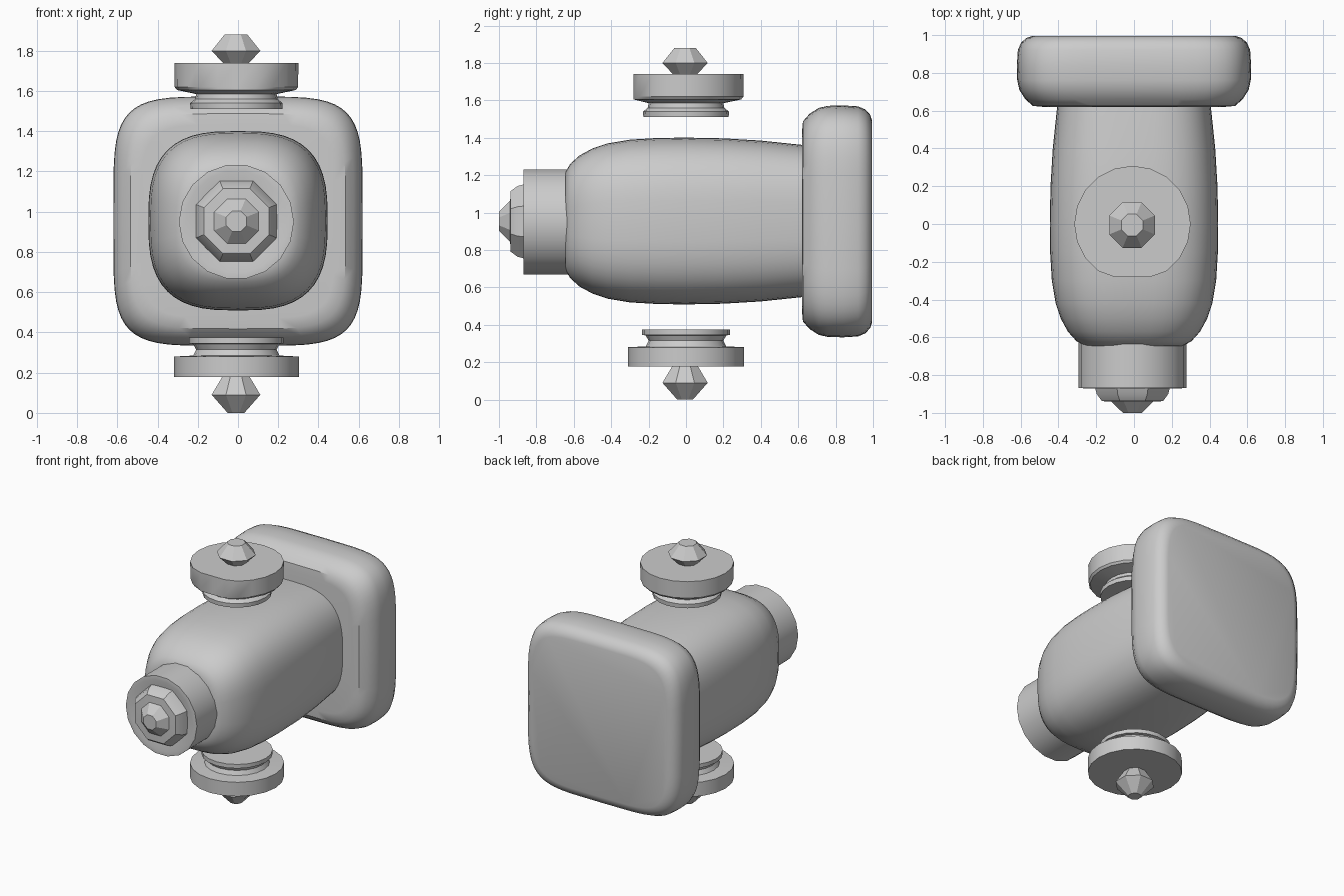
import bpy, bmesh
from math import cos, sin, pi, copysign
from mathutils import Vector

if "Cube" in bpy.data.objects:
    bpy.data.objects.remove(bpy.data.objects["Cube"])


def loft(name, rings, centre, axis, sides, power=2.0, phase=0.0, angle=35, front_limit=None):
    """Skin closed superellipse rings (position along axis, half size) with capped ends."""
    bm = bmesh.new()
    loops = []
    for t, r in rings:
        loop = []
        for i in range(sides):
            a = 2 * pi * i / sides + phase
            c, s = cos(a), sin(a)
            u = centre[0] + copysign(abs(c) ** (2 / power), c) * r
            v = centre[1] + copysign(abs(s) ** (2 / power), s) * r
            if front_limit is not None:
                v = max(v, front_limit)
            loop.append(bm.verts.new(Vector((u, t, v) if axis == 'Y' else (u, v, t))))
        loops.append(loop)
    for lo, hi in zip(loops, loops[1:]):
        for i in range(sides):
            j = (i + 1) % sides
            bm.faces.new((lo[i], lo[j], hi[j], hi[i]))
    bm.faces.new(loops[0])
    bm.faces.new(loops[-1])
    bmesh.ops.recalc_face_normals(bm, faces=bm.faces)
    mesh = bpy.data.meshes.new(name)
    bm.to_mesh(mesh)
    bm.free()
    ob = bpy.data.objects.new(name, mesh)
    bpy.context.collection.objects.link(ob)
    bpy.ops.object.select_all(action='DESELECT')
    ob.select_set(True)
    bpy.context.view_layer.objects.active = ob
    bpy.ops.object.shade_smooth_by_angle(angle=angle * pi / 180)
    return ob


# Main body: soft square barrel that rounds in towards the nose
loft("body", [(-0.645, 0.26), (-0.62, 0.305), (-0.57, 0.35), (-0.50, 0.388), (-0.42, 0.415),
              (-0.30, 0.435), (-0.15, 0.444), (0.0, 0.446), (0.2, 0.442), (0.4, 0.43),
              (0.64, 0.405)], (0, 0.955), 'Y', 48, power=2.9)

# Wall plate: rounded slab with a wide front bevel
loft("back_plate", [(0.62, 0.48), (0.625, 0.535), (0.66, 0.575), (0.71, 0.607), (0.76, 0.618),
                    (0.84, 0.62), (0.92, 0.615), (0.96, 0.598), (0.985, 0.57), (0.995, 0.54)],
     (0, 0.953), 'Y', 56, power=5)

# Nose collar with a shallow dished front
loft("nose_collar", [(-0.855, 0.20), (-0.87, 0.255), (-0.868, 0.286), (-0.60, 0.286)],
     (-0.008, 0.95), 'Y', 18)

# Stepped octagonal nozzle
loft("nozzle", [(-1.0, 0.055), (-0.94, 0.12), (-0.938, 0.175), (-0.90, 0.205), (-0.84, 0.222)],
     (-0.008, 0.953), 'Y', 8, phase=pi / 8, angle=25)

# Upper and lower floating knobs: wide disc, groove and narrow flange
loft("top_knob", [(1.51, 0.228), (1.54, 0.230), (1.56, 0.205), (1.585, 0.20), (1.605, 0.295),
                  (1.62, 0.307), (1.74, 0.308)], (-0.008, 0), 'Z', 20, front_limit=-0.28)
loft("bottom_knob", [(0.178, 0.31), (0.28, 0.31), (0.285, 0.215), (0.315, 0.20), (0.343, 0.215),
                     (0.346, 0.235), (0.375, 0.235)], (-0.008, 0), 'Z', 20)

# Faceted gem finials
for name, rings in (("top_finial", [(1.735, 0.065), (1.80, 0.131), (1.88, 0.062)]),
                    ("bottom_finial", [(0.0, 0.045), (0.09, 0.131), (0.185, 0.07)])):
    loft(name, rings, (-0.01, -0.005), 'Z', 8, phase=pi / 8, angle=20)
